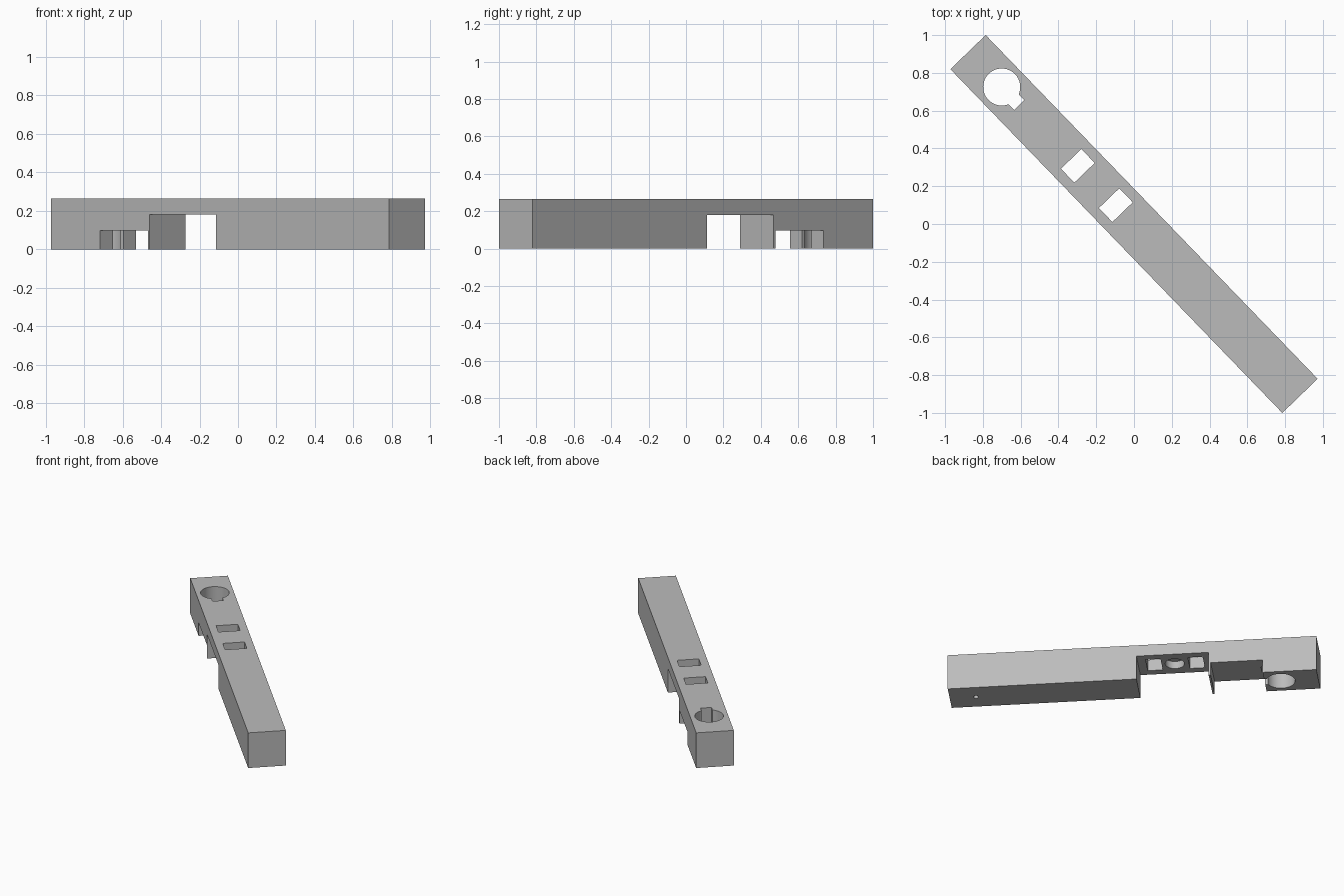
import bpy, bmesh, math
from mathutils import Matrix

cube = bpy.data.objects.get("Cube")
if cube:
    bpy.data.objects.remove(cube, do_unlink=True)

LENGTH, WIDTH, HEIGHT = 2.53, 0.26, 0.265

grey = bpy.data.materials.new("plain_grey")
grey.use_nodes = True
COLOUR = (0.5, 0.5, 0.5, 1.0)
grey.diffuse_color = COLOUR
grey.node_tree.nodes["Principled BSDF"].inputs["Base Color"].default_value = COLOUR


def add_object(name, bm):
    bmesh.ops.recalc_face_normals(bm, faces=bm.faces)
    mesh = bpy.data.meshes.new(name)
    bm.to_mesh(mesh)
    bm.free()
    mesh.materials.append(grey)
    obj = bpy.data.objects.new(name, mesh)
    bpy.context.collection.objects.link(obj)
    return obj


def box_cutter(name, u0, u1, width, z0, z1):
    bm = bmesh.new()
    place = Matrix.Translation(((u0 + u1) / 2, 0, (z0 + z1) / 2))
    size = Matrix.Diagonal((u1 - u0, width, z1 - z0, 1))
    bmesh.ops.create_cube(bm, size=1, matrix=place @ size)
    return add_object(name, bm)


def round_cutter(name, u, radius, z0, z1, sides=32):
    bm = bmesh.new()
    bmesh.ops.create_cone(bm, cap_ends=True, segments=sides, radius1=radius,
                          radius2=radius, depth=z1 - z0,
                          matrix=Matrix.Translation((u, 0, (z0 + z1) / 2)))
    return add_object(name, bm)


# Bar: side profile with a shallow and a deep notch split by a thin rib
half = LENGTH / 2
shallow, deep = 0.098, 0.18
profile = [(-half, 0), (-0.897, 0), (-0.897, shallow), (-0.54, shallow),
           (-0.54, 0), (-0.526, 0), (-0.526, deep), (-0.03, deep),
           (-0.03, 0), (half, 0), (half, HEIGHT), (-half, HEIGHT)]
bm = bmesh.new()
face = bm.faces.new([bm.verts.new((u, -WIDTH / 2, z)) for u, z in profile])
side = bmesh.ops.extrude_face_region(bm, geom=[face])["geom"]
bmesh.ops.translate(bm, vec=(0, WIDTH, 0),
                    verts=[v for v in side if isinstance(v, bmesh.types.BMVert)])
bar = add_object("slotted_bar", bm)

# Through holes, keyway, blind recess and small pilot hole
low, high = -0.1, HEIGHT + 0.1
cutters = [
    round_cutter("shaft_hole_cutter", -1.008, 0.098, low, high, 48),
    box_cutter("keyway_cutter", -1.008, -0.875, 0.075, low, high),
    box_cutter("outer_slot_cutter", -0.479, -0.377, 0.15, low, high),
    box_cutter("inner_slot_cutter", -0.19, -0.087, 0.15, low, high),
    round_cutter("recess_cutter", -0.28, 0.066, 0.1, deep + 0.055),
    round_cutter("pilot_hole_cutter", 1.085, 0.018, low, 0.12, 20),
]
bpy.context.view_layer.objects.active = bar
bar.select_set(True)
for cutter in cutters:
    cutter.hide_render = True
    mod = bar.modifiers.new(cutter.name, 'BOOLEAN')
    mod.operation = 'DIFFERENCE'
    mod.solver = 'EXACT'
    mod.object = cutter
    bpy.ops.object.modifier_apply(modifier=mod.name)
    bpy.data.objects.remove(cutter, do_unlink=True)

# Smooth hole walls, crisp edges, and turn the bar to its diagonal
bpy.ops.object.shade_smooth_by_angle(angle=math.radians(30))
bar.rotation_euler.z = math.radians(-46)
